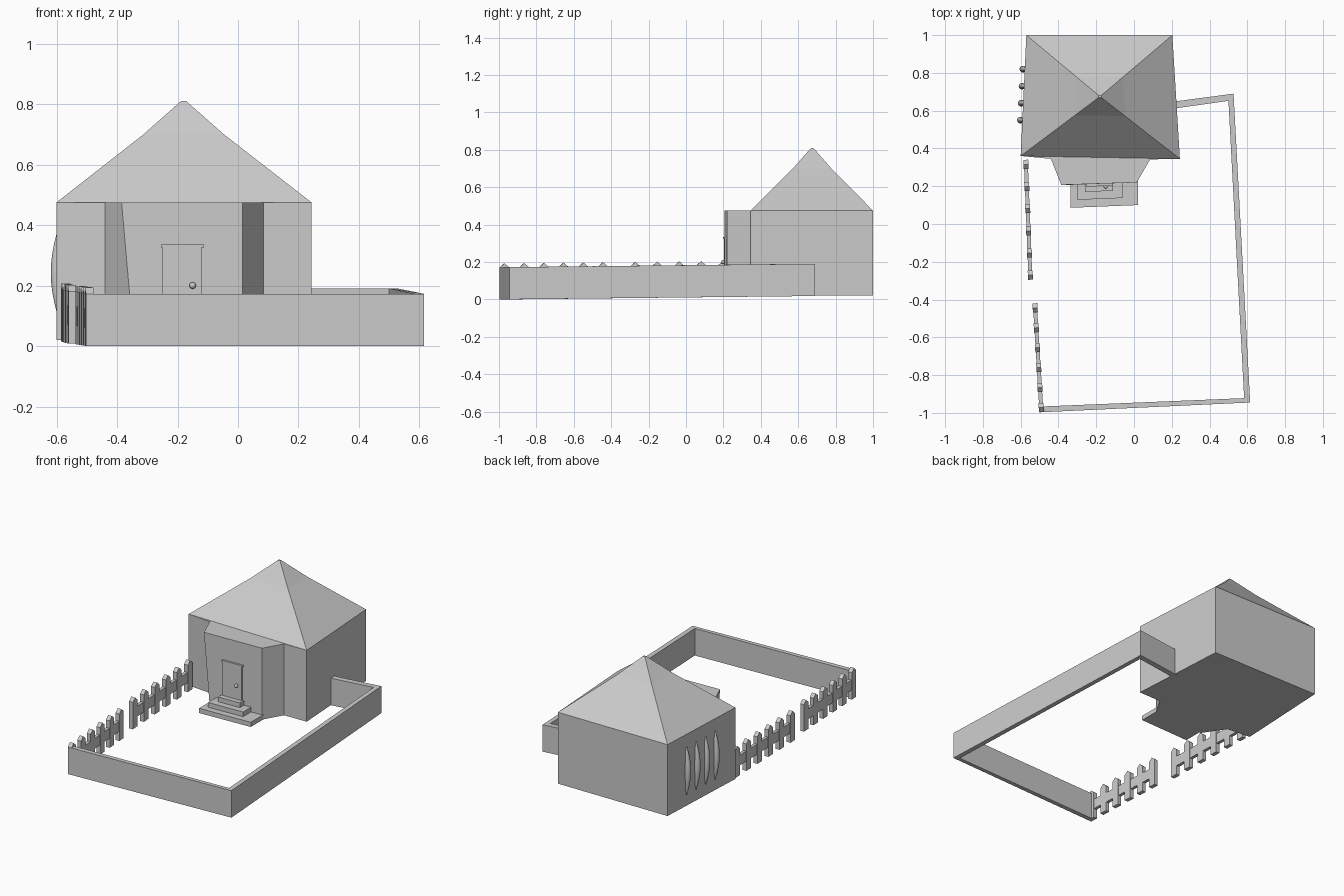
import bpy, bmesh, math
from mathutils import Vector

if "Cube" in bpy.data.objects:
    bpy.data.objects.remove(bpy.data.objects["Cube"])


def make(name, verts, faces, smooth=False):
    me = bpy.data.meshes.new(name)
    me.from_pydata([tuple(v) for v in verts], [], faces)
    bm = bmesh.new()
    bm.from_mesh(me)
    bmesh.ops.recalc_face_normals(bm, faces=bm.faces)
    for f in bm.faces:
        f.smooth = smooth
    bm.to_mesh(me)
    bm.free()
    ob = bpy.data.objects.new(name, me)
    bpy.context.collection.objects.link(ob)
    return ob


def loft(name, rings, smooth=False):
    """Skin a stack of equal-length closed rings and cap both ends."""
    n = len(rings[0])
    faces = [list(range(n)), list(range(n * (len(rings) - 1), n * len(rings)))]
    for r in range(len(rings) - 1):
        for i in range(n):
            j = (i + 1) % n
            faces.append([r * n + i, r * n + j, (r + 1) * n + j, (r + 1) * n + i])
    return make(name, [v for ring in rings for v in ring], faces, smooth)


def slab(name, x0, x1, y0, y1, z0, z1, skew=0.04):
    """Box whose front and back edges run slightly askew in plan."""
    pts = [(x0, y0), (x1, y0 + skew * (x1 - x0)), (x1, y1 + skew * (x1 - x0)), (x0, y1)]
    return loft(name, [[(x, y, z) for x, y in pts] for z in (z0, z1)])


# House walls with the entrance bay in one footprint
BASE, EAVE = 0.02, 0.475
top = [(-0.57, 1), (-0.60, 0.36), (-0.44, 0.345), (-0.385, 0.207),
       (0.015, 0.22), (0.085, 0.342), (0.243, 0.345), (0.203, 1)]
bottom = list(top)
bottom[3] = (-0.345, 0.207)
loft("house_walls", [[(x, y, BASE) for x, y in bottom], [(x, y, EAVE) for x, y in top]])

# Roof, slightly concave pyramid
eave = [(-0.57, 1), (-0.60, 0.36), (0.243, 0.345), (0.203, 1)]
apex = Vector((-0.18, 0.675))
rings = []
for z, s in ((EAVE, 1), (0.70, 0.315), (0.81, 0.02)):
    rings.append([(*(apex + (Vector(p) - apex) * s), z) for p in eave])
loft("roof", rings)

# Door, its lintel and knob
slab("door", -0.25, -0.12, 0.203, 0.218, 0.10, 0.325, 0.03)
slab("door_lintel", -0.255, -0.112, 0.198, 0.218, 0.325, 0.335, 0.03)
bm = bmesh.new()
bmesh.ops.create_uvsphere(bm, u_segments=12, v_segments=8, radius=0.011)
bmesh.ops.translate(bm, verts=bm.verts, vec=(-0.15, 0.197, 0.20))
for f in bm.faces:
    f.smooth = True
me = bpy.data.meshes.new("door_knob")
bm.to_mesh(me)
bm.free()
bpy.context.collection.objects.link(bpy.data.objects.new("door_knob", me))

# Entrance steps
for i, (x0, x1, y0) in enumerate([(-0.335, 0.02, 0.086), (-0.30, -0.06, 0.128), (-0.26, -0.11, 0.17)]):
    slab(f"step_{i + 1}", x0, x1, y0, 0.213, BASE + 0.03 * i, BASE + 0.03 * (i + 1))

# Garden wall around three sides, on gently rising ground
def ground(y):
    return 0.011 + 0.011 * y

outer = [(0.21, 0.648), (0.527, 0.69), (0.615, -0.945), (-0.50, -0.997)]
inner = [(0.21, 0.611), (0.50, 0.652), (0.583, -0.922), (-0.485, -0.966)]
wall = []
for (ox, oy), (ix, iy) in zip(outer, inner):
    zo = max(0, ground(oy))
    wall.append([(ox, oy, zo), (ix, iy, zo), (ix, iy, zo + 0.172), (ox, oy, zo + 0.172)])
loft("garden_wall", wall)


# Picket fence: two runs with a gap for the gate
def fence(name, start, end, count):
    a, b = Vector(start), Vector(end)
    d = (b - a).normalized()
    n = Vector((-d.y, d.x)) * 0.013

    def prism(label, centre, profile, thick):
        rings = []
        for s in (-thick, thick):
            ring = []
            for u, h in profile:
                p = centre + d * u + n * s
                ring.append((p.x, p.y, max(0, ground(centre.y + d.y * u)) + h))
            rings.append(ring)
        loft(label, rings)

    length = (b - a).length
    prism(name + "_rail", a, [(0, 0.06), (length, 0.06), (length, 0.125), (0, 0.125)], 0.8)
    for i in range(count):
        w = 0.024
        c = a + d * (w + (length - 2 * w) * i / (count - 1))
        prism(f"{name}_picket_{i + 1}", c,
              [(-w, 0), (w, 0), (w, 0.172), (0, 0.193), (-w, 0.172)], 1)


fence("front_fence", (-0.49, -0.995), (-0.525, -0.42), 6)
fence("rear_fence", (-0.548, -0.295), (-0.573, 0.34), 6)

# Bowed, tapering ribs on the left wall
for k, y in enumerate((0.55, 0.64, 0.73, 0.82)):
    wx = -0.60 + 0.047 * (y - 0.36)
    rings = []
    for i in range(11):
        t = i / 10
        s = math.sin(math.pi * t)
        r = 0.002 + 0.016 * s ** 0.8
        cx = wx + 0.004 - 0.014 * s
        rings.append([(cx + r * math.cos(a * math.pi / 5), y + r * math.sin(a * math.pi / 5),
                       0.08 + 0.325 * t) for a in range(10)])
    loft(f"wall_rib_{k + 1}", rings, True)
